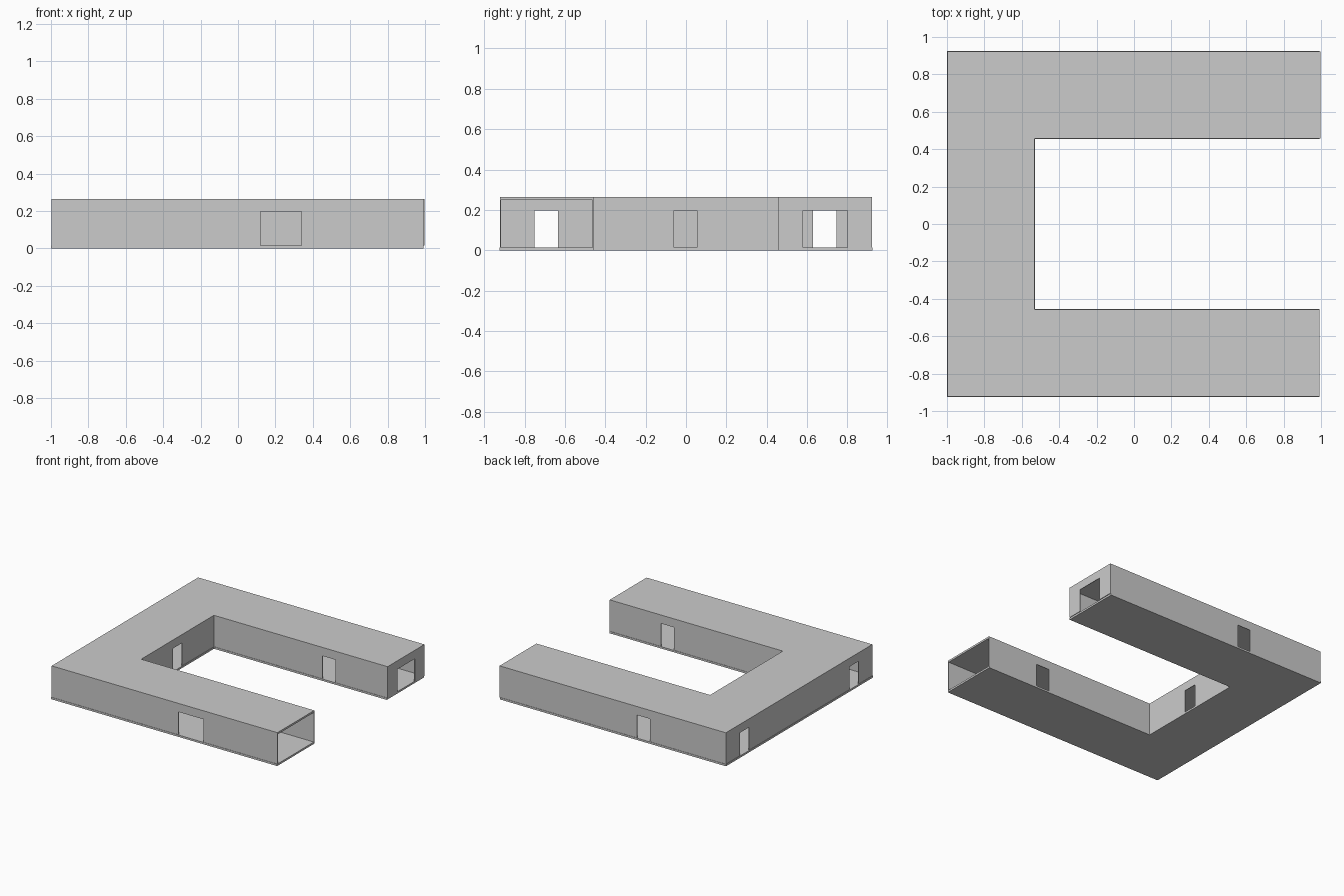
import bpy, bmesh
from mathutils import Vector

if "Cube" in bpy.data.objects:
    bpy.data.objects.remove(bpy.data.objects["Cube"])

T = 0.005                      # wall thickness
FLOOR, CEIL, TOP = 0.015, 0.25, 0.265
DOOR_TOP = 0.197


def prism(name, pts, offset):
    """Extrude a flat outline of 3D points along an offset vector."""
    bm = bmesh.new()
    face = bm.faces.new([bm.verts.new(p) for p in pts])
    ext = bmesh.ops.extrude_face_region(bm, geom=[face], use_keep_orig=True)
    verts = [g for g in ext["geom"] if isinstance(g, bmesh.types.BMVert)]
    bmesh.ops.translate(bm, vec=Vector(offset), verts=verts)
    bmesh.ops.recalc_face_normals(bm, faces=bm.faces)
    mesh = bpy.data.meshes.new(name)
    bm.to_mesh(mesh)
    bm.free()
    obj = bpy.data.objects.new(name, mesh)
    bpy.context.collection.objects.link(obj)
    return obj


def u_slab(name, z0, z1, inset):
    """U-shaped plate around the courtyard."""
    i = inset
    x0, x1, xc, yo, yc = -1 + i, 0.993, -0.53 - i, 0.925 - i, 0.455 + i
    pts = [(x0, -yo), (x1, -yo), (x1, -yc), (xc, -yc),
           (xc, yc), (x1, yc), (x1, yo), (x0, yo)]
    prism(name, [(x, y, z0) for x, y in pts], (0, 0, z1 - z0))


def wall(name, axis, a, b, pos, doors=()):
    """Thin wall along an axis, from pos to pos + T, with door notches."""
    prof = [(a, FLOOR)]
    for d0, d1 in doors:
        prof += [(d0, FLOOR), (d0, DOOR_TOP), (d1, DOOR_TOP), (d1, FLOOR)]
    prof += [(b, FLOOR), (b, CEIL), (a, CEIL)]
    if axis == "x":
        prism(name, [(u, pos, z) for u, z in prof], (0, T, 0))
    else:
        prism(name, [(pos, u, z) for u, z in prof], (T, 0, 0))


# Floor (slightly proud of the walls) and roof
I = 0.003
u_slab("floor_slab", 0, FLOOR, 0)
u_slab("roof_slab", CEIL, TOP, I)

# Outer walls
XL, XR, XC = -1 + I, 0.993, -0.53 - I
YO, YC = 0.925 - I, 0.455 + I
wall("front_wall", "x", XL, XR, -YO, [(0.12, 0.34)])
wall("back_wall", "x", XL, XR, YO - T, [(-0.33, -0.215)])
wall("left_wall", "y", -YO + T, YO - T, XL, [(-0.75, -0.635), (0.63, 0.745)])

# Courtyard walls
wall("court_front_wall", "x", XC - T, XR, -YC - T, [(0.425, 0.54)])
wall("court_back_wall", "x", XC - T, XR, YC, [(0.425, 0.54)])
wall("court_left_wall", "y", -YC, YC, XC - T, [(-0.06, 0.055)])

# End wall of the back wing, covering the roof edge; the front wing stays open
end = [(YC, FLOOR), (0.58, FLOOR), (0.58, DOOR_TOP), (0.80, DOOR_TOP),
       (0.80, FLOOR), (YO, FLOOR), (YO, TOP), (YC, TOP)]
prism("back_wing_end_wall", [(XR, y, z) for y, z in end], (T, 0, 0))
